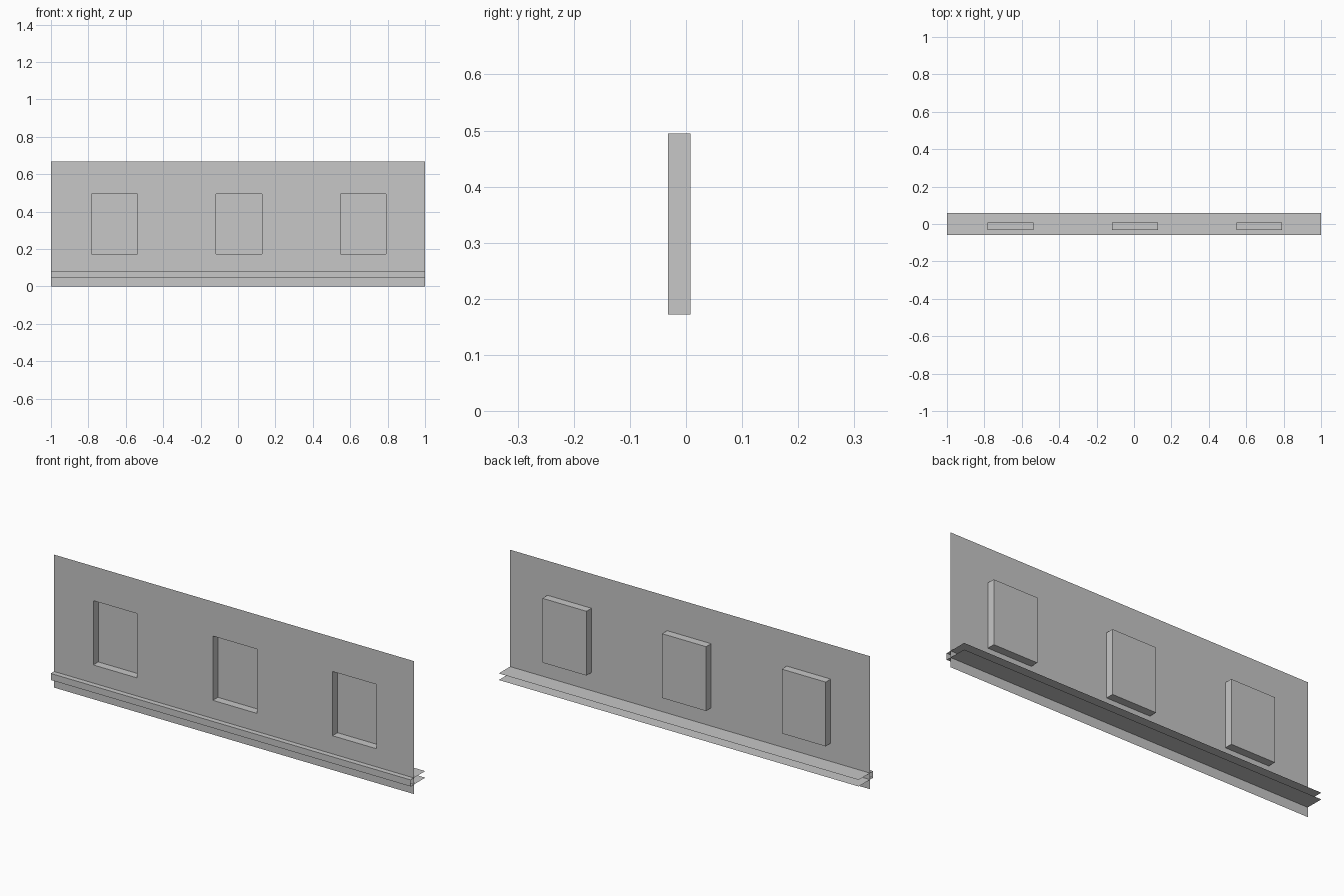
import bpy
import bmesh

default_cube = bpy.data.objects.get("Cube")
if default_cube:
    bpy.data.objects.remove(default_cube, do_unlink=True)

grey = bpy.data.materials.new("light_grey")
grey.use_nodes = True
colour = (0.57, 0.57, 0.57, 1.0)
grey.diffuse_color = colour
grey.node_tree.nodes["Principled BSDF"].inputs["Base Color"].default_value = colour

WALL_Y, RECESS_DEPTH = -0.032, 0.04
HEIGHT = 0.668
WINDOW_Z = (0.172, 0.495)
WINDOW_WIDTH = 0.244
WINDOW_CENTRES = (-0.66, 0.005, 0.67)


def finish(name, bm):
    mesh = bpy.data.meshes.new(name)
    bm.to_mesh(mesh)
    bm.free()
    mesh.materials.append(grey)
    obj = bpy.data.objects.new(name, mesh)
    bpy.context.collection.objects.link(obj)


# Wall sheet, divided at the window edges, with each window pushed back
bm = bmesh.new()
xs = [-1.0]
for centre in WINDOW_CENTRES:
    xs += [centre - WINDOW_WIDTH / 2, centre + WINDOW_WIDTH / 2]
xs.append(1.0)
zs = [0.0, *WINDOW_Z, HEIGHT]
grid = [[bm.verts.new((x, WALL_Y, z)) for x in xs] for z in zs]
windows = []
for row in range(len(zs) - 1):
    for col in range(len(xs) - 1):
        face = bm.faces.new((grid[row][col], grid[row][col + 1],
                             grid[row + 1][col + 1], grid[row + 1][col]))
        if row == 1 and col % 2:
            windows.append(face)
bm.normal_update()
bmesh.ops.inset_individual(bm, faces=windows, thickness=0.0, depth=0.0)
for face in windows:
    bmesh.ops.translate(bm, verts=face.verts, vec=(0, RECESS_DEPTH, 0))
finish("wall_with_window_recesses", bm)

# Ledge: thin channel along the wall, open at the back and both ends
bm = bmesh.new()
profile = [(0.058, 0.048), (-0.058, 0.048), (-0.058, 0.081), (0.058, 0.081)]
left, right = [[bm.verts.new((x, y, z)) for y, z in profile] for x in (-1, 1)]
for i in range(len(profile) - 1):
    bm.faces.new((left[i], right[i], right[i + 1], left[i + 1]))
finish("base_ledge", bm)
